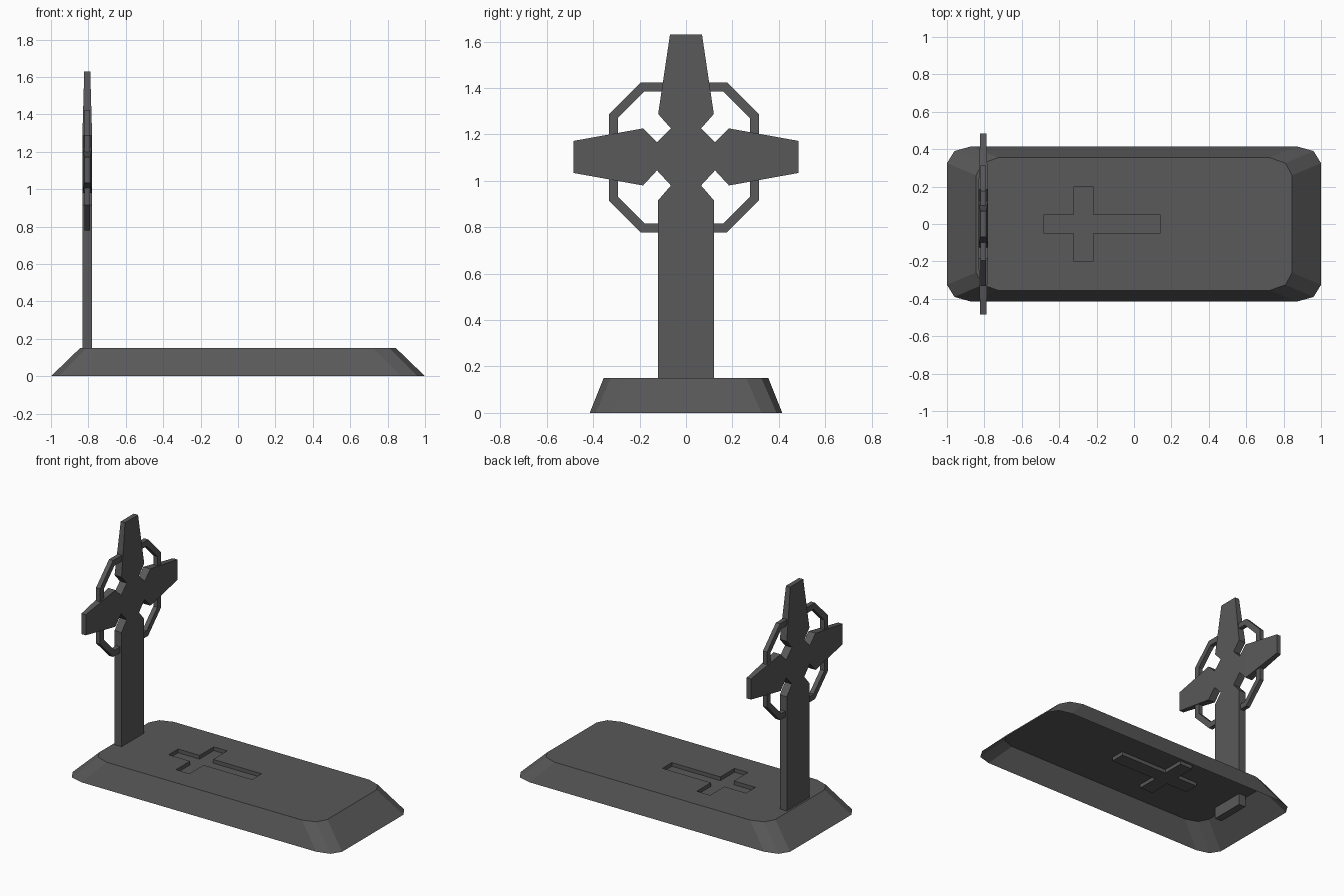
import bpy
import bmesh

cube = bpy.data.objects.get("Cube")
if cube:
    bpy.data.objects.remove(cube, do_unlink=True)

# One dark stone colour
stone = bpy.data.materials.new("dark_grey_stone")
stone.use_nodes = True
grey = (0.1, 0.1, 0.1, 1)
stone.diffuse_color = grey
stone.node_tree.nodes["Principled BSDF"].inputs["Base Color"].default_value = grey

CROSS_X = -0.806


def finish(bm, name):
    mesh = bpy.data.meshes.new(name)
    bm.to_mesh(mesh)
    bm.free()
    mesh.materials.append(stone)
    obj = bpy.data.objects.new(name, mesh)
    bpy.context.collection.objects.link(obj)
    return obj


def ring_of(bm, points, z):
    return [bm.verts.new((x, y, z)) for x, y in points]


def edges_of(bm, loop):
    found = []
    for a, b in zip(loop, loop[1:] + loop[:1]):
        found.append(bm.edges.get((a, b)) or bm.edges.new((a, b)))
    return found


def bridge(bm, a, b):
    n = len(a)
    for i in range(n):
        j = (i + 1) % n
        bm.faces.new((a[i], a[j], b[j], b[i]))


def four_corners(corner):
    """Mirror the points of one corner round all four quadrants."""
    back = corner[::-1]
    return (corner + [(-x, y) for x, y in back]
            + [(-x, -y) for x, y in corner] + [(x, -y) for x, y in back])


# Grave slab: sloped shell, open below, with a sunken cross in the top
bm = bmesh.new()
foot = ring_of(bm, four_corners([(1, .325), (.96, .39), (.87, .415)]), 0)
top = ring_of(bm, four_corners([(.845, .26), (.81, .325), (.725, .355)]), .15)
bridge(bm, foot, top)

upper = [(.14, .05), (-.22, .05), (-.22, .2), (-.32, .2), (-.32, .05), (-.48, .05)]
cross = upper + [(x, -y) for x, y in upper[::-1]]
rim = ring_of(bm, cross, .15)
floor = ring_of(bm, cross, .125)
bridge(bm, floor, rim)
sunken = bm.faces.new(floor)
bmesh.ops.triangle_fill(bm, edges=edges_of(bm, top) + edges_of(bm, rim),
                        use_beauty=True)
bmesh.ops.recalc_face_normals(bm, faces=bm.faces)
bm.normal_update()
if sunken.normal.z < 0:
    bmesh.ops.reverse_faces(bm, faces=bm.faces)
finish(bm, "grave_slab")

# Standing cross: flat core and post, arms that thin toward their tips
THICK, THIN = .026, .016
half = [(.12, .07), (.12, .916), (.065, .98), (.125, 1.045),
        (.185, .98), (.485, 1.034), (.485, 1.172), (.185, 1.226),
        (.125, 1.166), (.065, 1.226), (.12, 1.288), (.069, 1.63)]
tips = {5, 6, 11}
n = len(half)
outline = [(y, z, THIN if i in tips else THICK) for i, (y, z) in enumerate(half)]
outline += [(-y, z, t) for y, z, t in outline[::-1]]
core = [i for i in range(2 * n) if i not in tips and 2 * n - 1 - i not in tips]
right_arm = [4, 5, 6, 7]
left_arm = [2 * n - 1 - i for i in right_arm[::-1]]
top_arm = [n - 2, n - 1, n, n + 1]

bm = bmesh.new()
sides = [[bm.verts.new((CROSS_X + s * t, y, z)) for y, z, t in outline]
         for s in (1, -1)]
for side in sides:
    for part in (core, right_arm, left_arm, top_arm):
        bm.faces.new([side[i] for i in part])
bridge(bm, *sides)
bmesh.ops.recalc_face_normals(bm, faces=bm.faces)
finish(bm, "standing_cross")

# Eight-sided ring threaded through the arms
bm = bmesh.new()
loops = []
for reach, corner, depth in ((.323, .186, .015), (.284, .17, .015),
                             (.284, .17, -.015), (.323, .186, -.015)):
    points = four_corners([(reach, corner), (corner, reach)])
    loops.append([bm.verts.new((CROSS_X + depth, y - .009, z + 1.101))
                  for y, z in points])
for a, b in zip(loops, loops[1:] + loops[:1]):
    bridge(bm, a, b)
bmesh.ops.recalc_face_normals(bm, faces=bm.faces)
finish(bm, "cross_ring")
